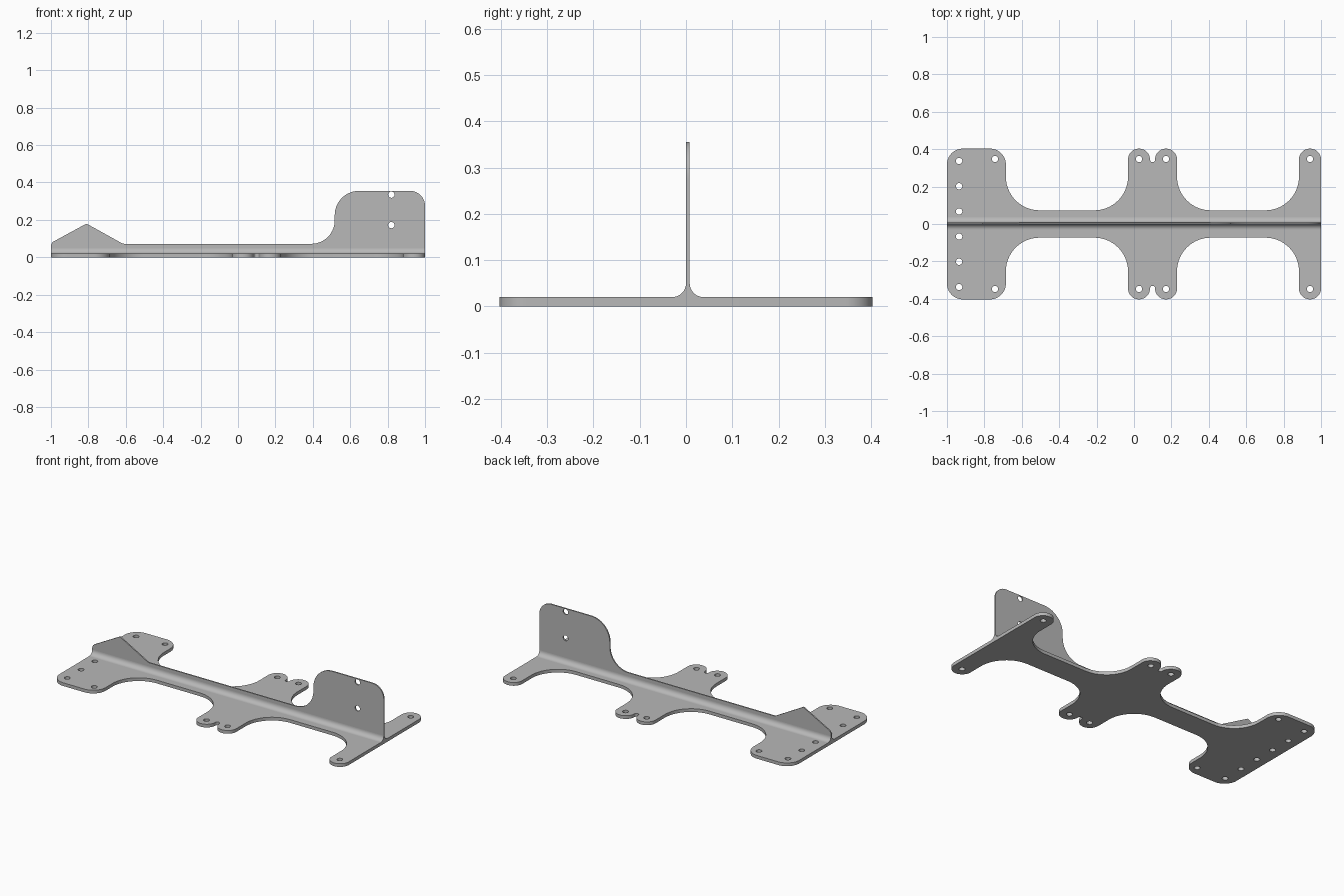
import bpy, bmesh, math
from mathutils import Vector

if "Cube" in bpy.data.objects:
    bpy.data.objects.remove(bpy.data.objects["Cube"])

steel = bpy.data.materials.new("steel_grey")
steel.diffuse_color = (0.48, 0.48, 0.48, 1)
steel.use_nodes = True
steel.node_tree.nodes["Principled BSDF"].inputs["Base Color"].default_value = steel.diffuse_color


def rounded(points, seg=14):
    """Closed outline from (x, y, radius) corners."""
    out = []
    n = len(points)
    for i, (x, y, r) in enumerate(points):
        p = Vector((x, y))
        if r == 0:
            out.append(p)
            continue
        a = (Vector(points[i - 1][:2]) - p).normalized()
        b = (Vector(points[(i + 1) % n][:2]) - p).normalized()
        half = a.angle(b) / 2
        c = p + (a + b).normalized() * (r / math.sin(half))
        start = p + a * (r / math.tan(half)) - c
        end = p + b * (r / math.tan(half)) - c
        sweep = start.angle_signed(end)
        for k in range(seg + 1):
            t = -sweep * k / seg
            out.append(c + Vector((start.x * math.cos(t) - start.y * math.sin(t),
                                   start.x * math.sin(t) + start.y * math.cos(t))))
    return out


def circle(x, y, r=0.017, seg=20):
    return [Vector((x + r * math.cos(2 * math.pi * k / seg),
                    y + r * math.sin(2 * math.pi * k / seg))) for k in range(seg)]


def sheet(name, loops, thickness, location, rotation=(0, 0, 0)):
    """Flat sheet cut from an outline with holes."""
    cu = bpy.data.curves.new(name + "_outline", 'CURVE')
    cu.dimensions = '2D'
    cu.fill_mode = 'BOTH'
    cu.extrude = thickness / 2
    for loop in loops:
        sp = cu.splines.new('POLY')
        sp.points.add(len(loop) - 1)
        for pt, v in zip(sp.points, loop):
            pt.co = (v.x, v.y, 0, 1)
        sp.use_cyclic_u = True
    tmp = bpy.data.objects.new(name + "_outline", cu)
    bpy.context.collection.objects.link(tmp)
    dg = bpy.context.evaluated_depsgraph_get()
    me = bpy.data.meshes.new_from_object(tmp.evaluated_get(dg))
    bpy.data.objects.remove(tmp)
    bm = bmesh.new()
    bm.from_mesh(me)
    return finish(name, bm, location, rotation)


def finish(name, bm, location=(0, 0, 0), rotation=(0, 0, 0)):
    bmesh.ops.remove_doubles(bm, verts=bm.verts, dist=1e-4)
    bmesh.ops.recalc_face_normals(bm, faces=bm.faces)
    me = bpy.data.meshes.new(name)
    bm.to_mesh(me)
    bm.free()
    me.materials.append(steel)
    ob = bpy.data.objects.new(name, me)
    ob.location, ob.rotation_euler = location, rotation
    bpy.context.collection.objects.link(ob)
    bpy.ops.object.select_all(action='DESELECT')
    ob.select_set(True)
    bpy.context.view_layer.objects.active = ob
    bpy.ops.object.shade_smooth_by_angle(angle=math.radians(30))
    return ob


T = 0.02        # plate thickness
W = 0.403       # plate half width
N = 0.073       # neck half width
FIN_Y = 0.004   # fin centre

# Base plate: back half of the outline, mirrored to the front
back = [(-1, W, 0.085), (-0.685, W, 0.085), (-0.685, N, 0.18),
        (-0.032, N, 0.18), (-0.032, W, 0.0585), (0.0855, W, 0.0585),
        (0.0855, 0.331, 0.013), (0.1125, 0.331, 0.013),
        (0.1125, W, 0.0585), (0.23, W, 0.0585), (0.23, N, 0.18),
        (0.882, N, 0.18), (0.882, W, 0.0585), (1, W, 0.0585)]
front = [(x, -y, r) for x, y, r in reversed(back)]
holes = [circle(x, s * y) for s in (1, -1) for x, y in
         ((-0.935, 0.337), (-0.935, 0.202), (-0.935, 0.067), (-0.743, 0.347),
          (0.027, 0.347), (0.171, 0.347), (0.941, 0.347))]
sheet("base_plate", [rounded(back + front)] + holes, T, (0, 0, T / 2))

# Upright fin with a pointed end and a tall rounded end
fin = [(-1, T, 0), (-1, 0.077, 0.03), (-0.81, 0.18, 0.004), (-0.615, 0.072, 0.04),
       (0.517, 0.072, 0.125), (0.517, 0.355, 0.13), (1, 0.355, 0.08), (1, T, 0)]
sheet("upright_fin", [rounded(fin), circle(0.82, 0.335), circle(0.82, 0.172)],
      0.008, (0, FIN_Y, 0), (math.pi / 2, 0, 0))

# Concave weld fillets along both sides of the fin
R = 0.03
for side, label in ((1, "back"), (-1, "front")):
    arc = [(0.004 + R - R * math.cos(t), T + R - R * math.sin(t))
           for t in (math.pi / 2 * k / 10 for k in range(11))]
    section = [(0.004, T)] + arc
    bm = bmesh.new()
    ends = [[bm.verts.new((x, FIN_Y + side * y, z)) for y, z in section] for x in (-1, 1)]
    for end in ends:
        bm.faces.new(end)
    for k in range(len(section)):
        j = (k + 1) % len(section)
        bm.faces.new((ends[0][k], ends[0][j], ends[1][j], ends[1][k]))
    finish(label + "_fillet", bm)
